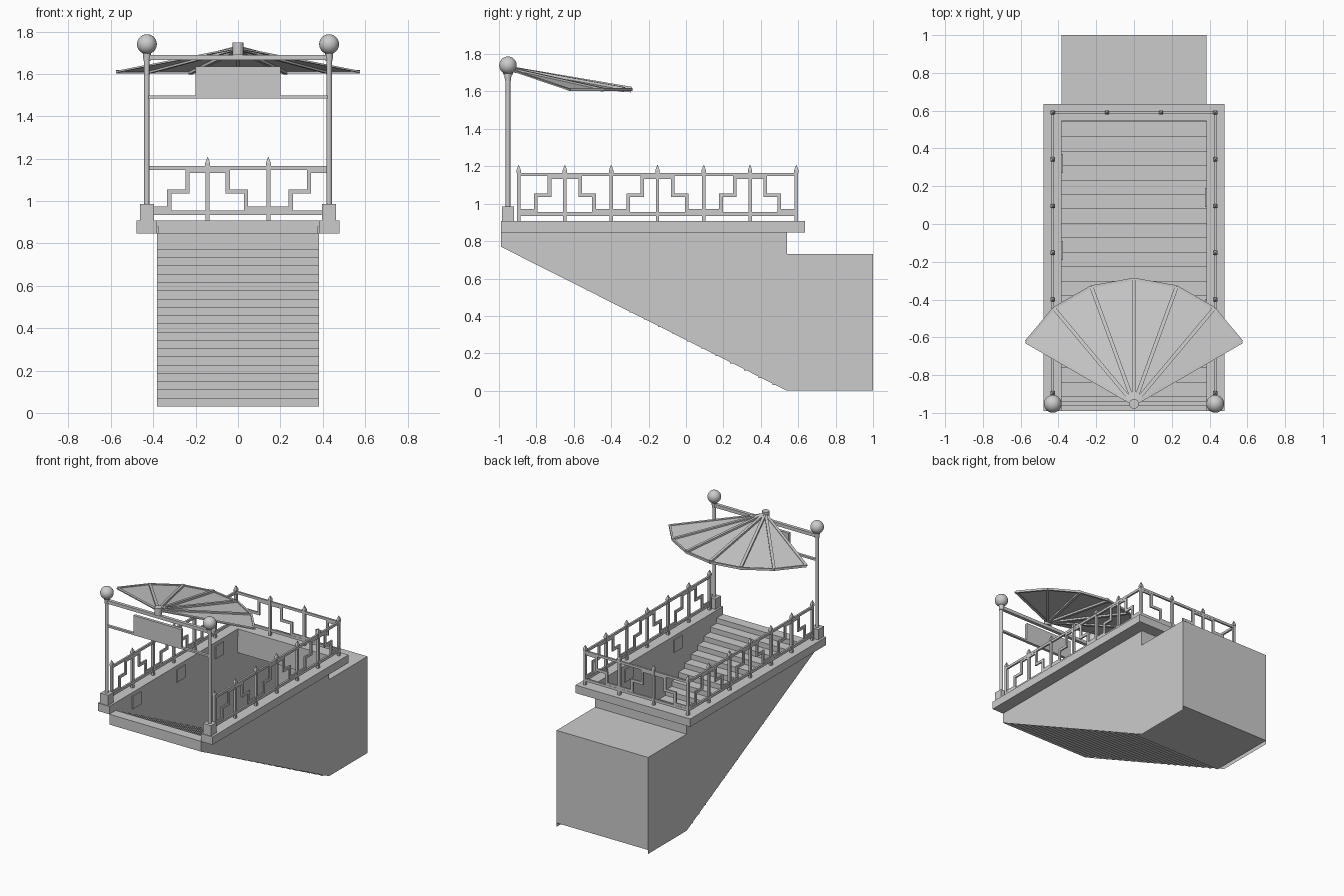
import bpy, bmesh, math
from mathutils import Vector, Matrix

if "Cube" in bpy.data.objects:
    bpy.data.objects.remove(bpy.data.objects["Cube"])


def finish(name, bm, smooth=False):
    me = bpy.data.meshes.new(name)
    bm.to_mesh(me)
    bm.free()
    ob = bpy.data.objects.new(name, me)
    bpy.context.collection.objects.link(ob)
    if smooth:
        for p in me.polygons:
            p.use_smooth = True
    return ob


def box(bm, a, b, taper=1.0):
    """Axis aligned box from corner a to corner b, top scaled by taper."""
    a, b = Vector(a), Vector(b)
    c, s = (a + b) / 2, b - a
    for v in bmesh.ops.create_cube(bm, size=1)["verts"]:
        k = taper if v.co.z > 0 else 1
        v.co = Vector((v.co.x * s.x * k, v.co.y * s.y * k, v.co.z * s.z)) + c


def beam(bm, p, q, w, h):
    """Rectangular bar between two points."""
    p, q = Vector(p), Vector(q)
    d = (q - p).normalized()
    side = d.cross(Vector((0, 0, 1))).normalized()
    up = side.cross(d)
    ends = [[bm.verts.new(e + side * sx * w / 2 + up * sz * h / 2)
             for sx, sz in ((-1, -1), (1, -1), (1, 1), (-1, 1))] for e in (p, q)]
    bm.faces.new(ends[0])
    bm.faces.new(ends[1][::-1])
    for i in range(4):
        j = (i + 1) % 4
        bm.faces.new((ends[0][j], ends[0][i], ends[1][i], ends[1][j]))


def cyl(bm, x, y, z0, z1, r, r2=None, n=12):
    bmesh.ops.create_cone(bm, cap_ends=True, segments=n, radius1=r, radius2=r if r2 is None else r2,
                          depth=z1 - z0, matrix=Matrix.Translation((x, y, (z0 + z1) / 2)))


def sheet(bm, pts):
    """Sweep a (y, z) line across the width of the stairwell."""
    rows = [[bm.verts.new((x, y, z)) for x in (-W, W)] for y, z in pts]
    for a, b in zip(rows, rows[1:]):
        bm.faces.new((a[0], a[1], b[1], b[0]))


W, F, B = 0.383, -0.99, 0.54   # stairwell half width, front, back of opening

# thin side walls
bm = bmesh.new()
outline = [(F, 0.85), (F, 0.77), (B, 0), (1.0, 0), (1.0, 0.73), (B, 0.73), (B, 0.85)]
for x in (-W, W):
    f = bm.faces.new([bm.verts.new((x, y, z)) for y, z in outline])
    if x < 0:
        f.normal_flip()
finish("side_walls", bm)

# descending slab steps
bm = bmesh.new()
N = 20
d, r = (B - F) / N, 0.74 / (N - 1)
for i in range(N):
    box(bm, (-W, F + d * i, 0.77 - r * i), (W, F + d * (i + 1), 0.848 - r * i))
finish("steps", bm)

# lower floor, end wall, passage roof and far wall
bm = bmesh.new()
sheet(bm, [(B, 0.03), (1.0, 0.03), (1.0, 0.73), (B, 0.73), (B, 0.85)])
finish("passage_shell", bm)

# U-shaped curb
bm = bmesh.new()
u = [(-0.48, F), (-W, F), (-W, 0.545), (W, 0.545), (W, F), (0.48, F), (0.48, 0.635), (-0.48, 0.635)]
face = bm.faces.new([bm.verts.new((x, y, 0.847)) for x, y in u])
ext = bmesh.ops.extrude_face_region(bm, geom=[face])["geom"]
bmesh.ops.translate(bm, vec=(0, 0, 0.06), verts=[v for v in ext if isinstance(v, bmesh.types.BMVert)])
bmesh.ops.recalc_face_normals(bm, faces=bm.faces[:])
finish("curb", bm)

# poster frames on the inner walls
bm = bmesh.new()
for s, ys in ((-1, (-0.67, -0.14, 0.32)), (1, (-0.45, 0.14))):
    for y in ys:
        box(bm, (min(s * W, s * 0.375), y - 0.05, 0.785), (max(s * W, s * 0.375), y + 0.05, 0.88))
finish("wall_posters", bm)


def railing(name, start, end, bays):
    """Fence run with spiked posts; stepped ornament rises and falls in turn."""
    bm = bmesh.new()
    a, b = Vector(start), Vector(end)
    at = lambda t, z: tuple(a.lerp(b, t)) + (z,)
    for z0, z1 in ((0.935, 0.955), (1.147, 1.165)):
        beam(bm, at(0, (z0 + z1) / 2), at(1, (z0 + z1) / 2), 0.014, z1 - z0)
    for i in range(bays + 1):
        x, y, _ = at(i / bays, 0)
        box(bm, (x - .0092, y - .0092, 0.9), (x + .0092, y + .0092, 1.168))
        box(bm, (x - .0115, y - .0115, 1.165), (x + .0115, y + .0115, 1.18))
        box(bm, (x - .0115, y - .0115, 1.18), (x + .0115, y + .0115, 1.207), 0.1)
    L = (b - a).length / bays
    e = 0.01 / L
    for i in range(bays):
        def p(t, z):
            return at((i + (t if i % 2 == 0 else 1 - t)) / bays, z)
        for t0, t1, z in ((0, .37 + e, .963), (.37 - e, .67 + e, 1.045), (.67 - e, 1, 1.142)):
            beam(bm, p(t0, z), p(t1, z), 0.011, 0.02)
        for t, z0, z1 in ((.37, .955, 1.05), (.67, 1.04, 1.15)):
            m = Vector(p(t, z0))
            hx, hy = (0.01, 0.0055) if abs(b.x - a.x) > 0.1 else (0.0055, 0.01)
            box(bm, (m.x - hx, m.y - hy, z0), (m.x + hx, m.y + hy, z1))
    bmesh.ops.recalc_face_normals(bm, faces=bm.faces[:])
    finish(name, bm)


R = 0.43
railing("left_railing", (-R, -0.895), (-R, 0.59), 6)
railing("right_railing", (R, -0.895), (R, 0.59), 6)
railing("back_railing", (-R, 0.59), (R, 0.59), 3)

# lamp posts with plinths and globes
LY = -0.952
for s, side in ((-1, "left"), (1, "right")):
    x = s * R
    bm = bmesh.new()
    box(bm, (x - .033, LY - .033, 0.9), (x + .033, LY + .033, 0.985))
    cyl(bm, x, LY, 0.98, 1.67, 0.0125)
    cyl(bm, x, LY, 1.66, 1.70, 0.016, 0.02)
    finish(side + "_lamp_post", bm)
    bm = bmesh.new()
    bmesh.ops.create_uvsphere(bm, u_segments=24, v_segments=14, radius=0.047,
                              matrix=Matrix.Translation((x, LY, 1.74)))
    finish(side + "_lamp_globe", bm, True)

# cross bars and blank sign
bm = bmesh.new()
beam(bm, (-R, LY, 1.677), (R, LY, 1.677), 0.025, 0.025)
beam(bm, (-R, LY, 1.492), (R, LY, 1.492), 0.02, 0.014)
bmesh.ops.recalc_face_normals(bm, faces=bm.faces[:])
finish("cross_bars", bm)
bm = bmesh.new()
box(bm, (-0.2, LY - .011, 1.485), (0.2, LY + .011, 1.634))
finish("sign_panel", bm)

# fan canopy: panels, ribs, rim and hub
apex = Vector((0, LY, 1.722))
angles = [math.radians(t) for t in range(-60, 61, 20)]
tips = [Vector((0.66 * math.sin(t), LY + 0.66 * math.cos(t), 1.61)) for t in angles]
bm = bmesh.new()
c = bm.verts.new(apex)
rim = [bm.verts.new(t) for t in tips]
for p, q in zip(rim, rim[1:]):
    bm.faces.new((c, q, p))
finish("canopy_panels", bm)
bm = bmesh.new()
for a, t in zip(angles, tips):
    beam(bm, apex, t, 0.02, 0.008 + 0.022 * (math.cos(a) - 0.5) * 2)
for p, q in zip(tips, tips[1:]):
    beam(bm, p, q, 0.014, 0.016)
bmesh.ops.recalc_face_normals(bm, faces=bm.faces[:])
finish("canopy_ribs", bm)
bm = bmesh.new()
cyl(bm, 0, LY, 1.69, 1.747, 0.026, n=16)
finish("canopy_hub", bm)
